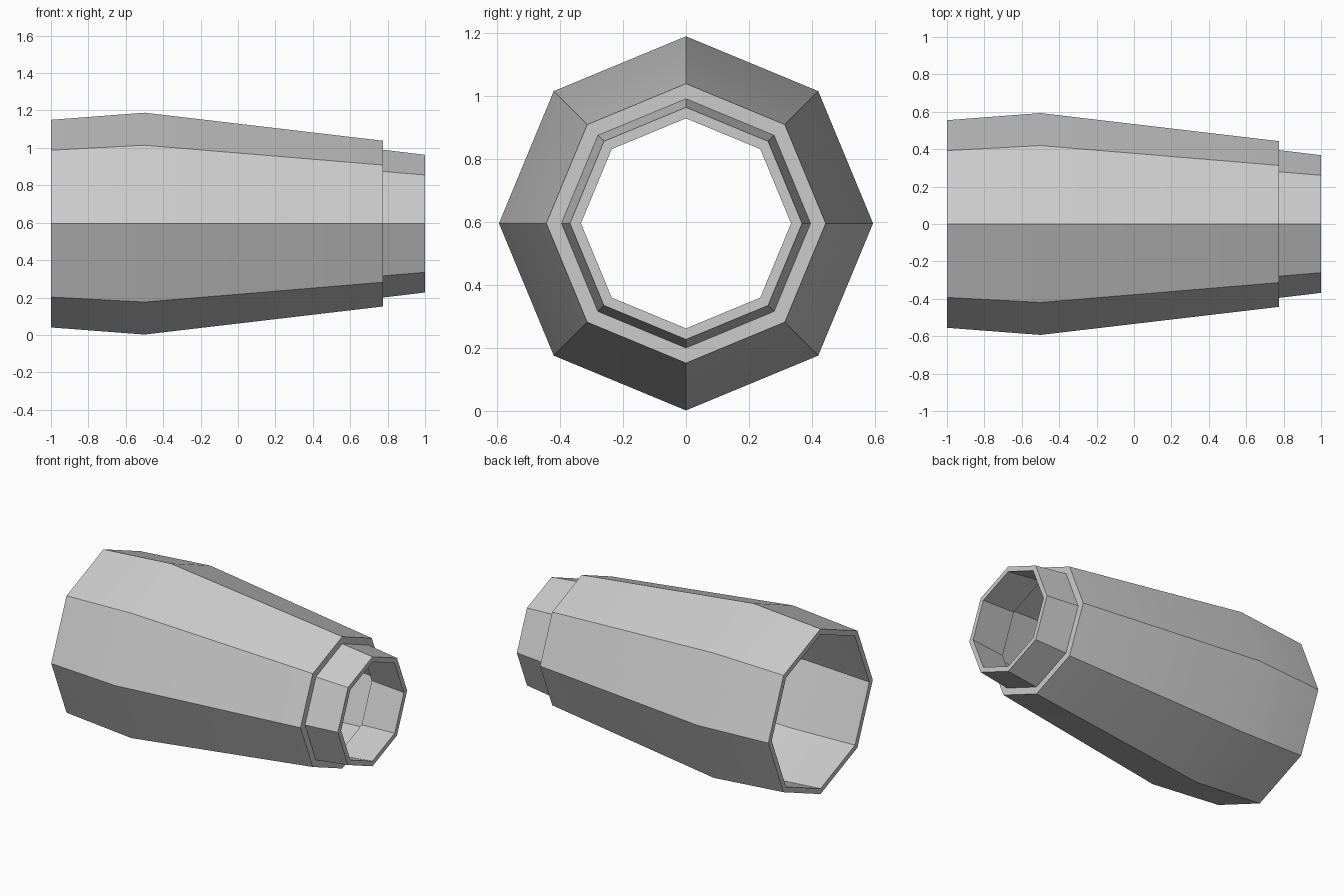
import bpy, bmesh, math

cube = bpy.data.objects.get("Cube")
if cube:
    bpy.data.objects.remove(cube, do_unlink=True)

SIDES = 8
AXIS_HEIGHT = 0.595

# Single grey material
grey = bpy.data.materials.new("light grey")
grey.use_nodes = True
colour = (0.6, 0.6, 0.6, 1)
grey.diffuse_color = colour
grey.node_tree.nodes["Principled BSDF"].inputs["Base Color"].default_value = colour

# Closed wall section as (x, radius): outer skin, stepped neck, then the bore
section = [(-1, 0.555), (-0.5, 0.593), (0.775, 0.443), (0.775, 0.395), (1, 0.368),
           (1, 0.333), (0.74, 0.363), (0.74, 0.411), (-0.5, 0.556), (-1, 0.518)]


def lathe_x(name, profile):
    """Sweep a closed profile around the long axis."""
    bm = bmesh.new()
    rings = []
    for x, r in profile:
        angles = [math.tau * i / SIDES for i in range(SIDES)]
        rings.append([bm.verts.new((x, r * math.cos(a), AXIS_HEIGHT + r * math.sin(a)))
                      for a in angles])
    for k, ring in enumerate(rings):
        after = rings[(k + 1) % len(rings)]
        for i in range(SIDES):
            j = (i + 1) % SIDES
            bm.faces.new((ring[i], ring[j], after[j], after[i]))
    bmesh.ops.recalc_face_normals(bm, faces=bm.faces)
    mesh = bpy.data.meshes.new(name)
    bm.to_mesh(mesh)
    bm.free()
    mesh.materials.append(grey)
    obj = bpy.data.objects.new(name, mesh)
    bpy.context.collection.objects.link(obj)
    return obj


# Hollow eight-sided barrel with stepped neck
barrel = lathe_x("tapered_barrel", section)
bpy.ops.object.select_all(action="DESELECT")
barrel.select_set(True)
bpy.context.view_layer.objects.active = barrel
bpy.ops.object.shade_smooth_by_angle(angle=math.radians(30))
